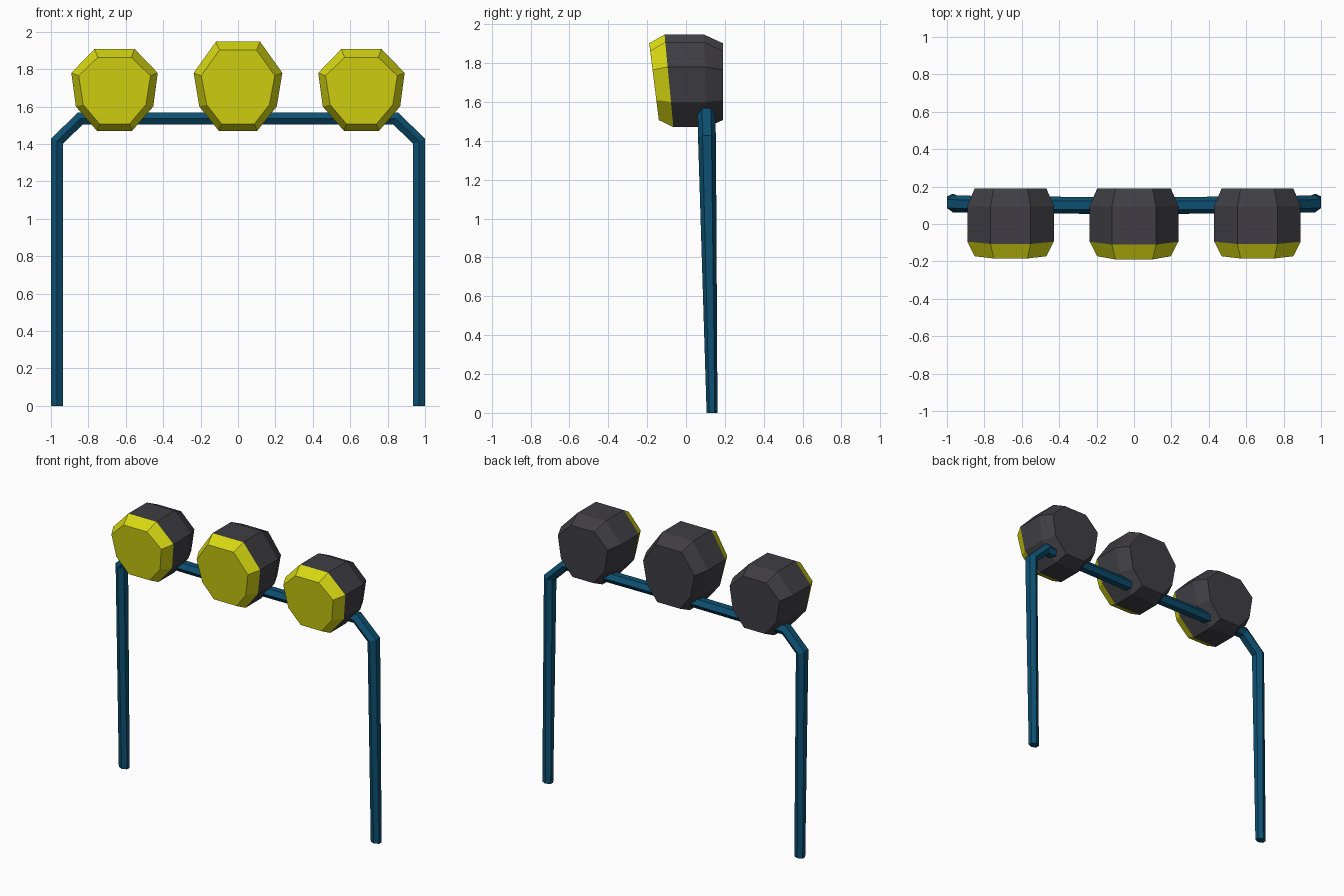
import bpy, bmesh
from mathutils import Vector

if "Cube" in bpy.data.objects:
    bpy.data.objects.remove(bpy.data.objects["Cube"])


def material(name, rgb):
    m = bpy.data.materials.new(name)
    m.diffuse_color = (*rgb, 1)
    m.use_nodes = True
    m.node_tree.nodes["Principled BSDF"].inputs["Base Color"].default_value = m.diffuse_color
    return m


YELLOW = material("lamp yellow", (0.69, 0.69, 0.006))
GREY = material("housing grey", (0.05, 0.048, 0.056))
BLUE = material("frame blue", (0.004, 0.08, 0.165))


def loft(name, rings, mats, rule=None):
    """Skin a list of equal-sized point rings and cap both ends."""
    bm = bmesh.new()
    vs = [[bm.verts.new(p) for p in r] for r in rings]
    n = len(vs[0])
    for k, (a, b) in enumerate(zip(vs, vs[1:])):
        for i in range(n):
            j = (i + 1) % n
            f = bm.faces.new((a[i], a[j], b[j], b[i]))
            f.material_index = rule(k) if rule else 0
    bm.faces.new(vs[0])
    last = bm.faces.new(vs[-1])
    last.material_index = rule(len(rings)) if rule else 0
    bmesh.ops.recalc_face_normals(bm, faces=bm.faces)
    me = bpy.data.meshes.new(name)
    bm.to_mesh(me)
    bm.free()
    for m in mats:
        me.materials.append(m)
    ob = bpy.data.objects.new(name, me)
    bpy.context.collection.objects.link(ob)
    return ob


def lamp(name, cx, top, widths):
    """Octagonal drum: yellow tilted front, grey bevelled housing."""
    def ring(ws, zs, yfun):
        half = list(zip(ws, zs))
        pts = half + [(-w, z) for w, z in reversed(half)]
        return [(cx + w, yfun(z), z) for w, z in pts]
    outer_z = (top, 1.78, 1.60, 1.47)
    inner_w = [w * s for w, s in zip(widths, (0.84, 0.83, 0.81, 0.85))]
    inner_z = (top - 0.045, 1.765, 1.61, 1.507)
    rings = [
        ring(inner_w, inner_z, lambda z: -0.14 - 0.125 * (z - 1.507)),
        ring(widths, outer_z, lambda z: -0.065 - 0.095 * (z - 1.47)),
        ring(widths, outer_z, lambda z: 0.107 - 0.03 * (z - 1.47)),
        ring(inner_w, inner_z, lambda z: 0.19),
    ]
    loft(name, rings, (YELLOW, GREY), lambda k: 0 if k == 0 else 1)


lamp("centre_lamp", 0, 1.947, (0.118, 0.237, 0.207, 0.103))
for side, s in (("left", -1), ("right", 1)):
    lamp(side + "_lamp", s * 0.66, 1.908, (0.107, 0.231, 0.207, 0.094))

# arch frame: hexagonal tube along a mitred path (x, y, z, depth radius)
half = [(-0.968, 0.134, 0, 0.028), (-0.968, 0.108, 1.415, 0.046),
        (-0.843, 0.105, 1.536, 0.045), (0, 0.097, 1.536, 0.045)]
path = half + [(-x, y, z, r) for x, y, z, r in reversed(half[:-1])]
R = 0.032
rings = []
for i, (x, y, z, ry) in enumerate(path):
    here = Vector((x, z))
    normals = []
    for j in (i - 1, i):
        if 0 <= j < len(path) - 1:
            a, b = path[j], path[j + 1]
            d = Vector((b[0] - a[0], b[2] - a[2])).normalized()
            normals.append(Vector((-d.y, d.x)))
    n = sum(normals, Vector((0, 0))).normalized()
    n /= n.dot(normals[0])
    rings.append([(x + n.x * R * u, y + ry * v, z + n.y * R * u)
                  for u, v in ((0, 1), (1, .5), (1, -.5), (0, -1), (-1, -.5), (-1, .5))])
loft("arch_frame", rings, (BLUE,))
